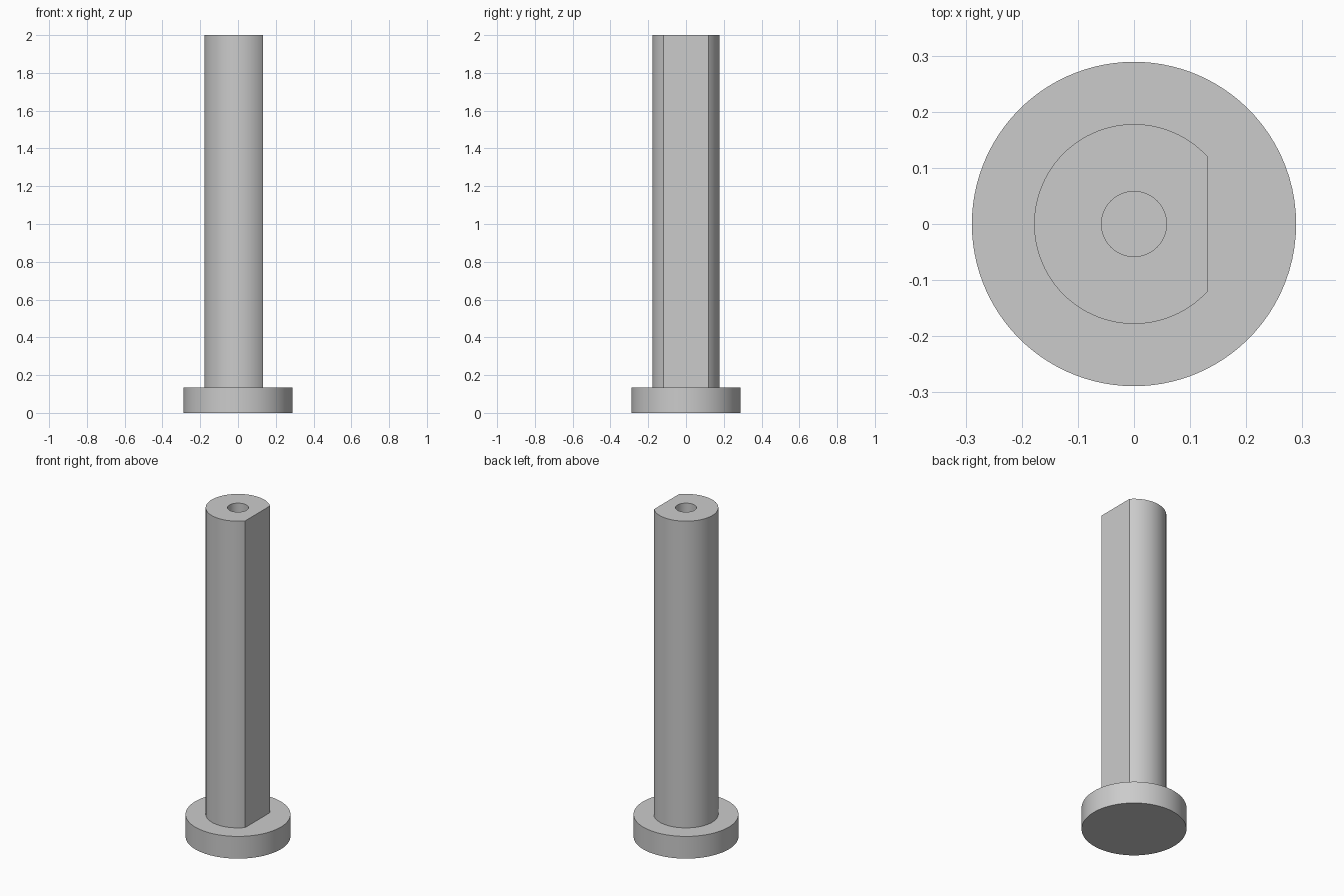
import bpy, bmesh
from math import acos, cos, sin, pi, radians

if "Cube" in bpy.data.objects:
    bpy.data.objects.remove(bpy.data.objects["Cube"])

FLANGE_R, FLANGE_H = 0.289, 0.135
SHAFT_R, FLAT_X, HEIGHT = 0.178, 0.132, 2.0
HOLE_R, HOLE_DEPTH = 0.058, 0.6

# Shared angles: fine steps round the arc and across the flat, with exact corners
corner = acos(FLAT_X / SHAFT_R)
ARC, FLAT = 80, 20
angles = [corner + (2 * pi - 2 * corner) * i / ARC for i in range(ARC)]
angles += [-corner + 2 * corner * i / FLAT for i in range(FLAT)]


def circle(radius):
    return lambda a: radius


def d_section(a):
    """Radius of the shaft outline, cut off by the flat on the left side."""
    return min(SHAFT_R, FLAT_X / cos(a)) if cos(a) > 0 else SHAFT_R


def loft(name, sections, material):
    """Skin a stack of (radius rule, height) sections and cap both ends."""
    bm = bmesh.new()
    loops = [[bm.verts.new((r(a) * cos(a), r(a) * sin(a), z)) for a in angles]
             for r, z in sections]
    n = len(angles)
    for low, high in zip(loops, loops[1:]):
        for i in range(n):
            j = (i + 1) % n
            bm.faces.new((low[i], low[j], high[j], high[i]))
    bm.faces.new(loops[0][::-1])
    bm.faces.new(loops[-1])
    bmesh.ops.recalc_face_normals(bm, faces=bm.faces)
    mesh = bpy.data.meshes.new(name)
    bm.to_mesh(mesh)
    bm.free()
    mesh.materials.append(material)
    obj = bpy.data.objects.new(name, mesh)
    bpy.context.collection.objects.link(obj)
    return obj


# Plain grey
grey = bpy.data.materials.new("grey")
grey.use_nodes = True
colour = (0.6, 0.6, 0.6, 1)
grey.diffuse_color = colour
grey.node_tree.nodes["Principled BSDF"].inputs["Base Color"].default_value = colour

# Flanged pin: round flange, D-shaped shaft, blind hole in the top
pin = loft("flanged_pin", [
    (circle(FLANGE_R), 0),
    (circle(FLANGE_R), FLANGE_H),
    (d_section, FLANGE_H),
    (d_section, HEIGHT),
    (circle(HOLE_R), HEIGHT),
    (circle(HOLE_R), HEIGHT - HOLE_DEPTH),
], grey)

bpy.ops.object.select_all(action='DESELECT')
pin.select_set(True)
bpy.context.view_layer.objects.active = pin
bpy.ops.object.shade_smooth_by_angle(angle=radians(30))
